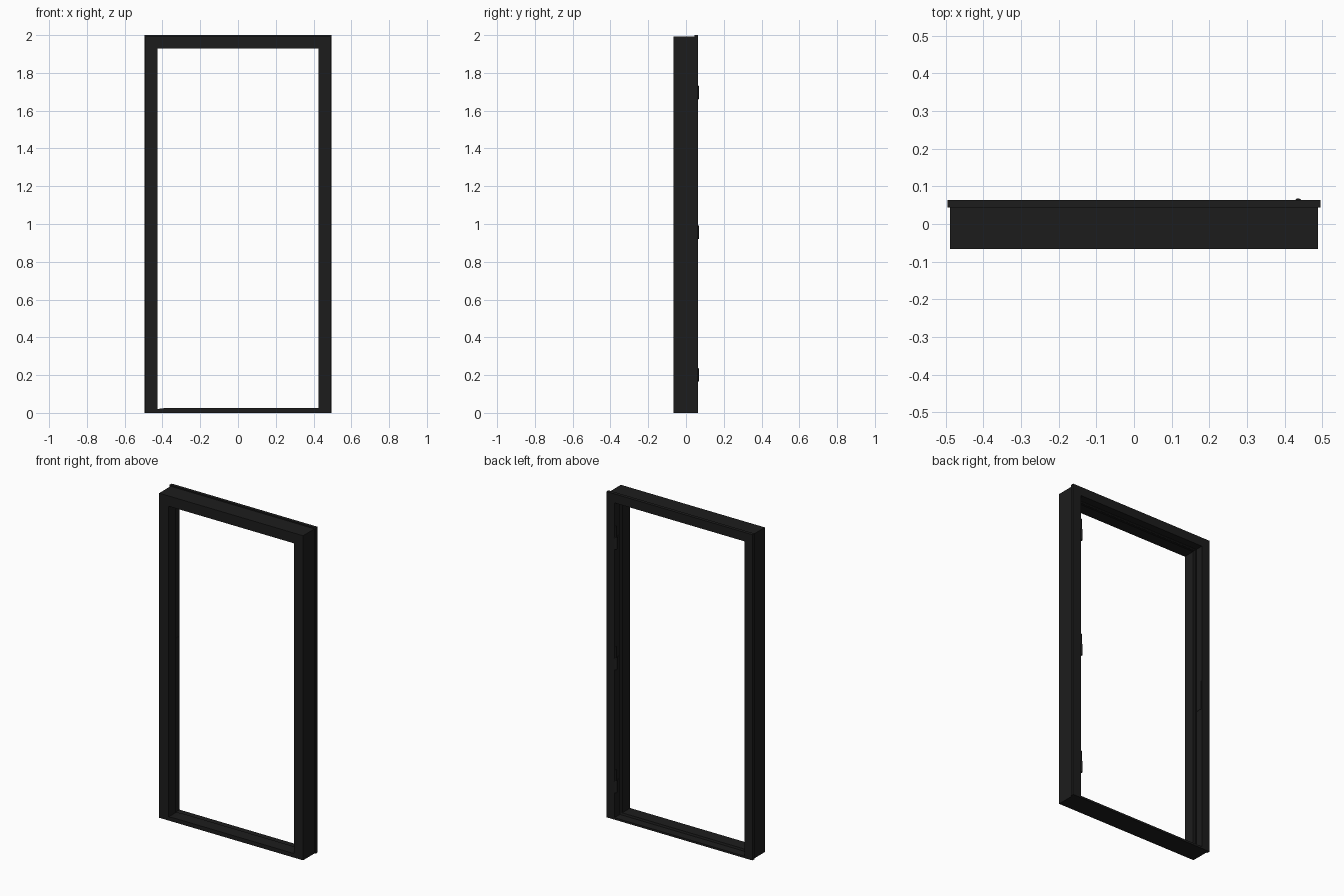
import bpy, bmesh
from math import radians

if "Cube" in bpy.data.objects:
    bpy.data.objects.remove(bpy.data.objects["Cube"])

black = bpy.data.materials.new("black_paint")
black.diffuse_color = (0.012, 0.012, 0.012, 1)
black.use_nodes = True
black.node_tree.nodes["Principled BSDF"].inputs["Base Color"].default_value = black.diffuse_color


def finish(name, bm):
    bmesh.ops.remove_doubles(bm, verts=bm.verts, dist=1e-6)
    bmesh.ops.recalc_face_normals(bm, faces=bm.faces)
    me = bpy.data.meshes.new(name)
    bm.to_mesh(me)
    bm.free()
    me.materials.append(black)
    ob = bpy.data.objects.new(name, me)
    bpy.context.collection.objects.link(ob)
    return ob


def sweep_frame(name, profile, foot=0.0):
    """Mitred sweep up one side, across the head and down the other.
    Profile points are (half width, y)."""
    bm = bmesh.new()
    rings = []
    for side, at_top in ((-1, 0), (-1, 1), (1, 1), (1, 0)):
        rings.append([bm.verts.new((side * u, y, 1.504 + u if at_top else foot))
                      for u, y in profile])
    n = len(profile)
    for a, b in zip(rings, rings[1:]):
        for i in range(n):
            j = (i + 1) % n
            bm.faces.new((a[i], a[j], b[j], b[i]))
    bm.faces.new(rings[0])
    bm.faces.new(rings[-1])
    return finish(name, bm)


def box(name, x, y, z):
    bm = bmesh.new()
    bmesh.ops.create_cube(bm, size=1)
    for v in bm.verts:
        v.co = [r[0] if c < 0 else r[1] for c, r in zip(v.co, (x, y, z))]
    return finish(name, bm)


def cylinder(name, r, x, y, z0, z1, tip=0.003):
    bpy.ops.mesh.primitive_cylinder_add(vertices=20, radius=r, depth=z1 - z0,
                                        location=(x, y, (z0 + z1) / 2))
    ob = bpy.context.object
    ob.name = name
    ob.data.materials.append(black)
    bev = ob.modifiers.new("round_ends", 'BEVEL')
    bev.width, bev.segments, bev.limit_method = tip, 2, 'ANGLE'
    bpy.ops.object.shade_smooth_by_angle(angle=radians(40))


# Jambs and head: stop at the front, door rebate and outer lip at the back
sweep_frame("door_frame", [
    (0.489, -0.067), (0.426, -0.067), (0.426, 0.006), (0.429, 0.010),
    (0.441, 0.010), (0.441, 0.064), (0.496, 0.064), (0.496, 0.044),
    (0.489, 0.044)])

# Weather seal in the rebate corner
sweep_frame("weather_seal", [
    (0.430, 0.010), (0.441, 0.010), (0.441, 0.015), (0.435, 0.017), (0.430, 0.014)],
    foot=0.022)

# Threshold: raised front sill stepping down behind the door
bm = bmesh.new()
sill = [(-0.067, 0), (0.064, 0), (0.064, 0.012), (0.012, 0.012), (0.010, 1), (-0.067, 1)]
rings = []
for x, top in ((-0.441, 0.019), (-0.39, 0.025), (0.441, 0.025)):
    rings.append([bm.verts.new((x, y, top if z == 1 else z)) for y, z in sill])
for a, b in zip(rings, rings[1:]):
    for i in range(6):
        j = (i + 1) % 6
        bm.faces.new((a[i], a[j], b[j], b[i]))
bm.faces.new(rings[0])
bm.faces.new(rings[-1])
finish("threshold", bm)

# Hinges on the right jamb: leaf, lower knuckle and pin
for k, z in enumerate((0.165, 0.92, 1.66)):
    cylinder(f"hinge_knuckle_{k}", 0.0095, 0.436, 0.0585, z, z + 0.073)
    cylinder(f"hinge_pin_{k}", 0.0055, 0.436, 0.0585, z + 0.07, z + 0.14)
    box(f"hinge_leaf_{k}", (0.438, 0.4425), (0.022, 0.062), (z + 0.002, z + 0.071))

# Strike plate on the left jamb
box("strike_plate", (-0.442, -0.4395), (0.022, 0.058), (0.90, 1.08))
